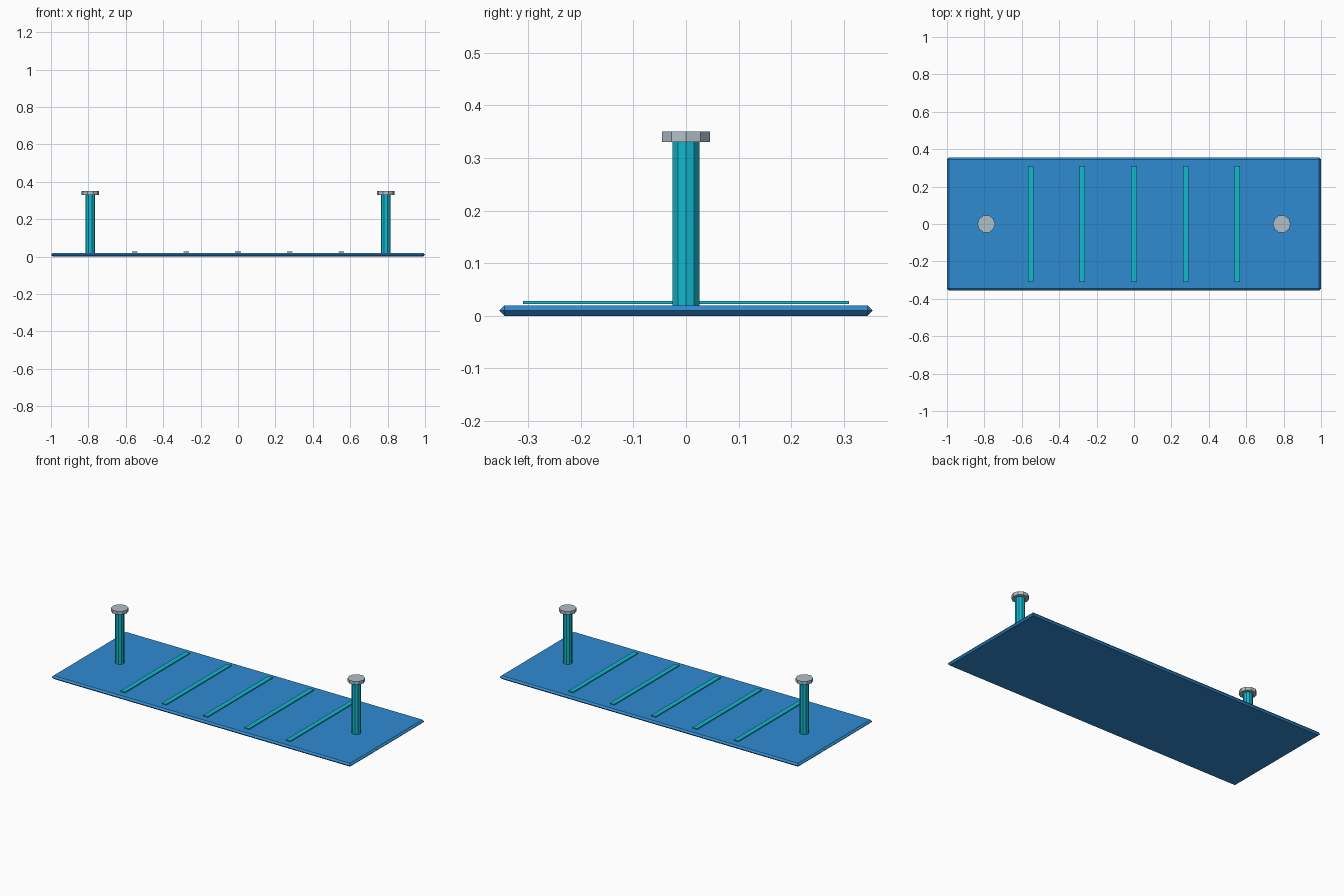
import bpy
import bmesh

cube = bpy.data.objects.get("Cube")
if cube:
    bpy.data.objects.remove(cube, do_unlink=True)


def material(name, rgb):
    m = bpy.data.materials.new(name)
    m.use_nodes = True
    color = (*rgb, 1.0)
    m.diffuse_color = color
    m.node_tree.nodes["Principled BSDF"].inputs["Base Color"].default_value = color
    return m


blue = material("blue", (0.03, 0.26, 0.65))
cyan = material("cyan", (0.006, 0.48, 0.62))
steel = material("pale_steel", (0.44, 0.53, 0.59))


def add_object(name, bm, mat, location):
    mesh = bpy.data.meshes.new(name)
    bm.to_mesh(mesh)
    bm.free()
    mesh.materials.append(mat)
    obj = bpy.data.objects.new(name, mesh)
    obj.location = location
    bpy.context.collection.objects.link(obj)
    return obj


def box(name, size, location, mat):
    bm = bmesh.new()
    bmesh.ops.create_cube(bm, size=1)
    bmesh.ops.scale(bm, vec=size, verts=bm.verts)
    return add_object(name, bm, mat, location)


def ten_sided_rod(name, radius, bottom, top, x, mat):
    bm = bmesh.new()
    bmesh.ops.create_cone(bm, cap_ends=True, segments=10, radius1=radius,
                          radius2=radius, depth=top - bottom)
    # Put a corner of the decagon on the y axis
    for v in bm.verts:
        v.co.x, v.co.y = v.co.y, v.co.x
    bmesh.ops.recalc_face_normals(bm, faces=bm.faces)
    return add_object(name, bm, mat, (x, 0, (bottom + top) / 2))


# Thin base plate whose rim is chamfered to a ridge
plate = box("base_plate", (2, 0.71, 0.02), (0, 0, 0.01), blue)
bevel = plate.modifiers.new("rim_chamfer", "BEVEL")
bevel.width = 0.0099
bevel.segments = 1

# Five slats hovering just above the plate
for i in range(-2, 3):
    box(f"slat_{i + 3}", (0.03, 0.62, 0.006), (i * 0.276, 0, 0.0255), cyan)

# Post with a wider cap at each end
for side, x in (("left", 0.79), ("right", -0.79)):
    ten_sided_rod(f"{side}_post", 0.0265, 0.015, 0.33, x, cyan)
    ten_sided_rod(f"{side}_post_cap", 0.0475, 0.33, 0.35, x, steel)
